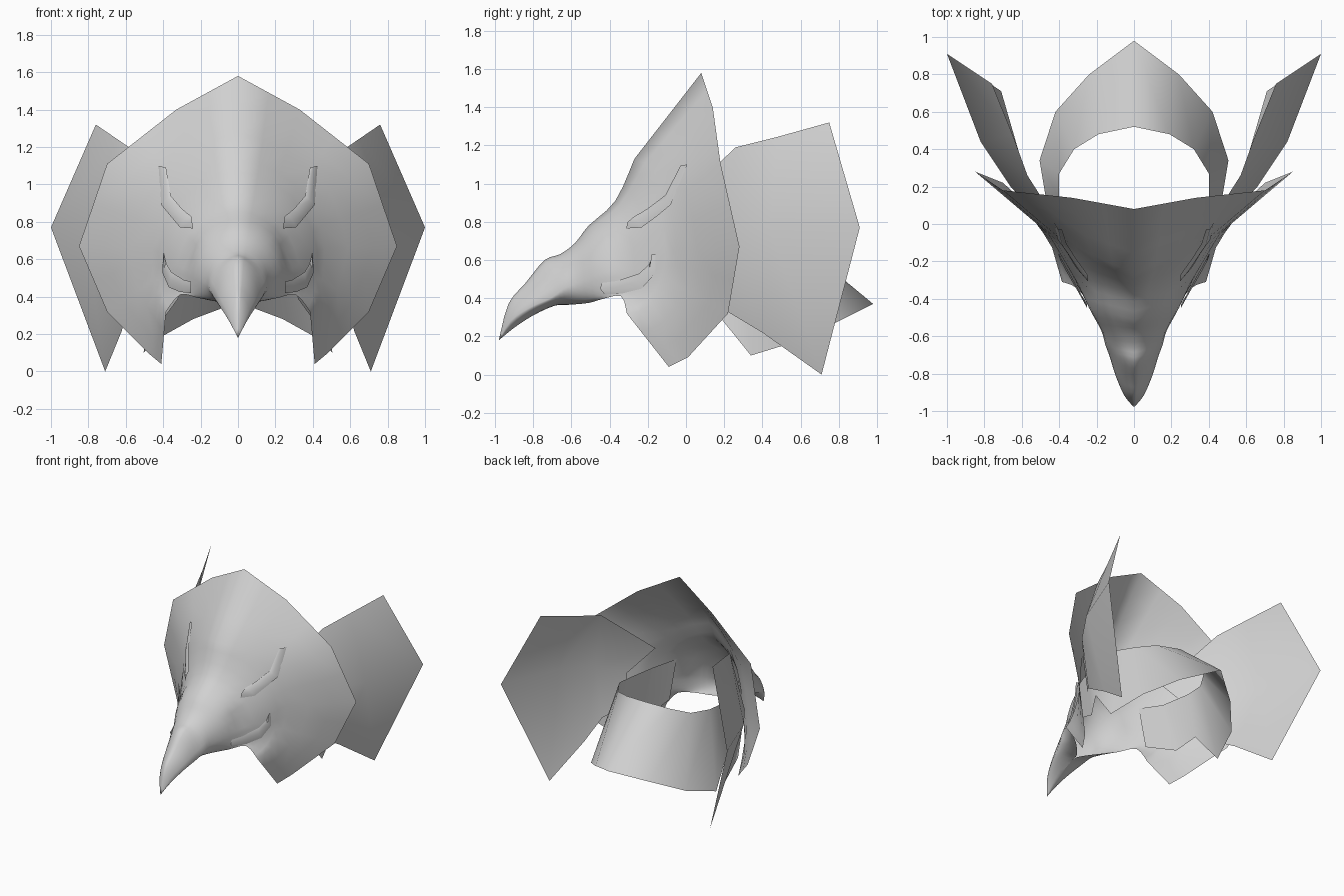
import bpy, bmesh, math
from mathutils import Vector
from mathutils.bvhtree import BVHTree

default = bpy.data.objects.get("Cube")
if default:
    bpy.data.objects.remove(default, do_unlink=True)

bone = bpy.data.materials.new("pale_grey")
bone.use_nodes = True
GREY = (0.64, 0.64, 0.64, 1)
bone.diffuse_color = GREY
bone.node_tree.nodes["Principled BSDF"].inputs["Base Color"].default_value = GREY


def sheet(name, rows, angle=60):
    """Skin a grid of points, mirror it over x and smooth it."""
    bm = bmesh.new()
    grid = [[bm.verts.new(p) for p in row] for row in rows]
    for a, b in zip(grid, grid[1:]):
        for i in range(len(a) - 1):
            bm.faces.new((a[i], a[i + 1], b[i + 1], b[i]))
    bmesh.ops.remove_doubles(bm, verts=bm.verts[:], dist=0.0005)
    mesh = bpy.data.meshes.new(name)
    bm.to_mesh(mesh)
    bm.free()
    mesh.materials.append(bone)
    obj = bpy.data.objects.new(name, mesh)
    bpy.context.collection.objects.link(obj)
    bpy.ops.object.select_all(action='DESELECT')
    obj.select_set(True)
    bpy.context.view_layer.objects.active = obj
    bpy.ops.object.shade_smooth_by_angle(angle=math.radians(angle))
    mirror = obj.modifiers.new("mirror", 'MIRROR')
    mirror.merge_threshold = 0.001
    return obj


def section(top, side, low, roundness=1, steps=6):
    """Half cross-section: an arc down to the side, then one to the lower edge."""
    top, side, low = Vector((0, *top)), Vector(side), Vector(low)
    row = []
    for i in range(steps):
        f = i / steps
        out = f + (math.sin(math.pi / 2 * f) - f) * roundness
        drop = f + (1 - math.cos(math.pi / 2 * f) - f) * roundness
        row.append(Vector((side.x * out,
                           top.y + (side.y - top.y) * out,
                           top.z + (side.z - top.z) * drop)))
    for i in range(steps + 1):
        t = math.pi / 2 * i / steps
        row.append(Vector((low.x + (side.x - low.x) * math.cos(t),
                           low.y + (side.y - low.y) * math.cos(t),
                           side.z + (low.z - side.z) * math.sin(t))))
    return row


def catmull(p, q, r, s, t):
    return 0.5 * (2 * q + (r - p) * t + (2 * p - 5 * q + 4 * r - s) * t * t
                  + (3 * q - p - 3 * r + s) * t ** 3)


# Beaked head flaring back into the collar: top (y, z), side and lower edge
stations = [
    section((-.98, .18), (0, -.98, .18), (0, -.98, .18)),
    section((-.93, .37), (.05, -.92, .28), (0, -.90, .245), .7),
    section((-.84, .48), (.095, -.82, .35), (0, -.80, .31), .7),
    section((-.74, .60), (.13, -.71, .40), (0, -.69, .36), .75),
    section((-.66, .63), (.155, -.64, .45), (.02, -.62, .365), .85),
    section((-.58, .69), (.175, -.57, .48), (.12, -.51, .375)),
    section((-.51, .78), (.24, -.45, .53), (.22, -.44, .395)),
    section((-.37, .91), (.33, -.27, .57), (.31, -.34, .41), .8),
    section((-.27, 1.13), (.46, -.05, .66), (.385, -.31, .32), .9),
]
rim = [Vector(p) for p in (
    (0, .08, 1.58), (.33, .14, 1.40), (.70, .18, 1.11), (.85, .28, .67),
    (.70, .22, .32), (.47, .01, .09), (.41, -.09, .04))]
rim_row = [a.lerp(b, t) for a, b in zip(rim, rim[1:]) for t in (0, .5)] + [rim[-1]]

rows = []
last = len(stations) - 1
for i in range(last):
    before, after = stations[max(i - 1, 0)], stations[min(i + 2, last)]
    for t in (0, 1 / 3, 2 / 3):
        rows.append([catmull(*pts, t) for pts in
                     zip(before, stations[i], stations[i + 1], after)])
rows.append(stations[-1])
for t in (.33, .67, 1):
    rows.append([a.lerp(b, t) for a, b in zip(stations[-1], rim_row)])

# Shallow eye sockets under a raised brow
socket, brow = Vector((.28, -.36, .63)), Vector((.20, -.43, .77))
for row in rows:
    for p in row:
        dent = math.exp(-((p - socket).length / .07) ** 2)
        bump = math.exp(-((p - brow).length / .06) ** 2)
        p.x *= 1 - .08 * dent + .08 * bump
head = sheet("head_and_collar", rows)

# Folded side wings: upper edge, middle ridge, lower edge from front to back
sheet("side_wings", [
    [(.34, -.10, .85), (.50, .03, .66), (.48, .05, .42)],
    [(.57, .26, 1.19), (.66, .20, .74), (.60, .20, .34)],
    [(.65, .48, 1.245), (.82, .44, .76), (.62, .40, .22)],
    [(.76, .75, 1.32), (1, .91, .77), (.71, .71, 0)],
])

# Neck guard: upper and lower edge from the jaw round to the back
sheet("neck_guard", [
    [(.28, -.28, .71), (.32, -.25, .39)],
    [(.36, -.10, .69), (.40, 0, .28)],
    [(.40, .14, .69), (.47, .13, .36)],
    [(.40, .27, .70), (.505, .34, .10)],
    [(.32, .40, .70), (.42, .60, .18)],
    [(.19, .48, .73), (.24, .80, .28)],
    [(0, .52, .75), (0, .98, .37)],
])

# Raised blades that hug the head: inner and outer edge as (x, z)
surface = BVHTree.FromPolygons([v.co for v in head.data.vertices],
                               [list(p.vertices) for p in head.data.polygons])


def on_head(x, z, lift):
    hit = surface.ray_cast(Vector((x, -2, z)), Vector((0, 1, 0)))[0]
    return Vector((x, hit.y - lift, z))


def blade(name, edges):
    strip = []
    for (ax, az), (bx, bz) in edges:
        strip.append([on_head(ax, az, .015),
                      on_head((ax + bx) / 2, (az + bz) / 2, .03),
                      on_head(bx, bz, .012)])
    sheet(name, strip)


blade("brow_horns", [
    ((.25, .83), (.24, .765)), ((.27, .845), (.31, .77)), ((.30, .87), (.36, .83)),
    ((.36, .94), (.41, .89)), ((.385, 1.09), (.425, 1.10))])
blade("cheek_tusks", [
    ((.25, .48), (.25, .42)), ((.29, .49), (.31, .425)), ((.355, .53), (.37, .45)),
    ((.385, .58), (.405, .53)), ((.397, .63), (.40, .63))])
